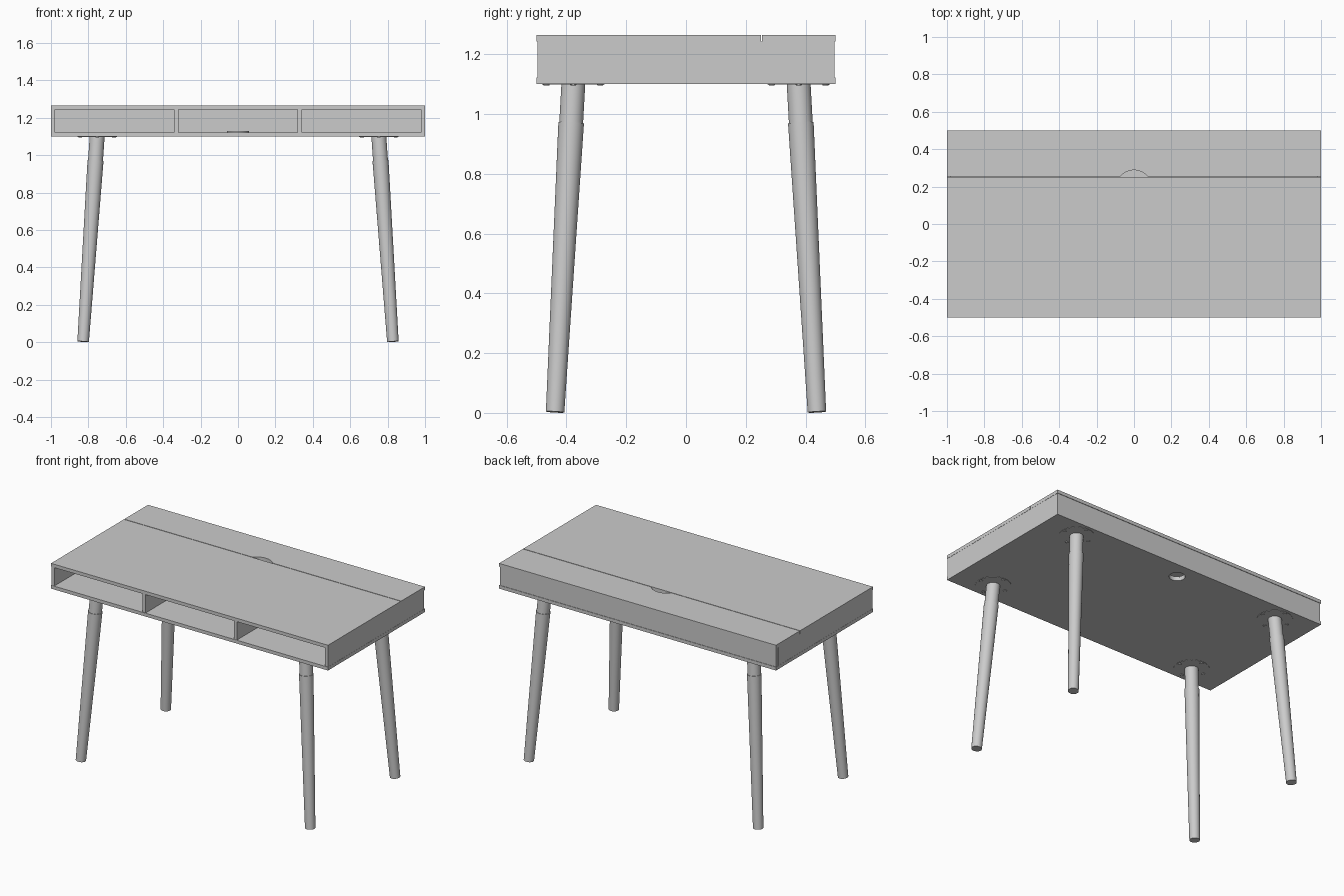
import bpy, bmesh
from mathutils import Vector, Matrix

if "Cube" in bpy.data.objects:
    bpy.data.objects.remove(bpy.data.objects["Cube"])

grey = bpy.data.materials.new("light_grey")
grey.use_nodes = True
colour = (0.6, 0.6, 0.6, 1)
grey.diffuse_color = colour
grey.node_tree.nodes["Principled BSDF"].inputs["Base Color"].default_value = colour


def finish(name, bm, smooth=False):
    mesh = bpy.data.meshes.new(name)
    bm.to_mesh(mesh)
    bm.free()
    mesh.materials.append(grey)
    obj = bpy.data.objects.new(name, mesh)
    bpy.context.collection.objects.link(obj)
    if smooth:
        bpy.ops.object.select_all(action='DESELECT')
        obj.select_set(True)
        bpy.context.view_layer.objects.active = obj
        bpy.ops.object.shade_smooth_by_angle()
    return obj


def box(name, low, high):
    low, high = Vector(low), Vector(high)
    bm = bmesh.new()
    place = Matrix.Translation((low + high) / 2) @ Matrix.Diagonal((*(high - low), 1))
    bmesh.ops.create_cube(bm, size=1, matrix=place)
    return finish(name, bm)


def rod(name, start, end, r_start, r_end, sides=32):
    start, end = Vector(start), Vector(end)
    axis = end - start
    place = Matrix.Translation((start + end) / 2) @ axis.to_track_quat('Z', 'Y').to_matrix().to_4x4()
    bm = bmesh.new()
    bmesh.ops.create_cone(bm, cap_ends=True, segments=sides, radius1=r_start,
                          radius2=r_end, depth=axis.length, matrix=place)
    return finish(name, bm, smooth=True)


def cut_round(obj, x, y, radius):
    """Drill a vertical hole through a panel."""
    cutter = rod("cutter", (x, y, 1), (x, y, 1.4), radius, radius, 64)
    cutter.hide_render = True
    mod = obj.modifiers.new("hole", 'BOOLEAN')
    mod.operation = 'DIFFERENCE'
    mod.solver = 'EXACT'
    mod.object = cutter
    bpy.ops.object.select_all(action='DESELECT')
    bpy.context.view_layer.objects.active = obj
    obj.select_set(True)
    bpy.ops.object.modifier_apply(modifier=mod.name)
    bpy.data.objects.remove(cutter)


# Heights, panel thickness and the small setback of the walls
BOTTOM, TOP, T, INSET = 1.10, 1.265, 0.022, 0.003
FLOOR, CEILING, SEAM = BOTTOM + T, TOP - T, 0.253

# Horizontal panels: fixed top, rear lid with finger notch, base with cable hole
box("front_top", (-1, -0.5, CEILING), (1, SEAM - 0.002, TOP))
lid = box("rear_lid", (-1, SEAM + 0.002, CEILING), (1, 0.5, TOP))
cut_round(lid, 0, 0.19, 0.098)
base = box("base_panel", (-1, -0.5, BOTTOM), (1, 0.5, FLOOR))
cut_round(base, 0, 0.39, 0.047)
collar = rod("cable_collar", (0, 0.39, FLOOR), (0, 0.39, FLOOR + 0.006), 0.06, 0.06)
cut_round(collar, 0, 0.39, 0.047)

# Upright walls
edge = 0.5 - INSET
box("back_wall", (-1 + INSET, edge - T, FLOOR), (1 - INSET, edge, CEILING))
for side, label in ((1, "left"), (-1, "right")):
    outer, inner = side * (1 - INSET / 3), side * (1 - T)
    box(label + "_wall", (min(outer, inner), -edge, FLOOR),
        (max(outer, inner), edge - T, CEILING))
    mid = side * 0.33
    box(label + "_divider", (mid - T / 2, -edge, FLOOR), (mid + T / 2, 0.25, CEILING))

# Splayed legs with a narrower neck, round mounting plate and screws
for sx, x_name in ((1, "left"), (-1, "right")):
    for sy, y_name in ((-1, "front"), (1, "back")):
        label = y_name + "_" + x_name
        foot = Vector((sx * 0.828, sy * 0.438, 0.003))
        head = Vector((sx * 0.753, sy * 0.377, BOTTOM))
        joint = foot.lerp(head, 0.882)
        rod(label + "_leg", foot, joint, 0.031, 0.043)
        rod(label + "_leg_neck", joint, head, 0.040, 0.040)
        cx, cy = head.x, head.y
        rod(label + "_plate", (cx, cy, BOTTOM - 0.002), (cx, cy, BOTTOM), 0.105, 0.105, 48)
        for dx, dy in ((1, 0), (-1, 0), (0, 1), (0, -1)):
            px, py = cx + dx * 0.09, cy + dy * 0.09
            rod(label + "_screw", (px, py, BOTTOM - 0.005), (px, py, BOTTOM), 0.009, 0.012, 12)
